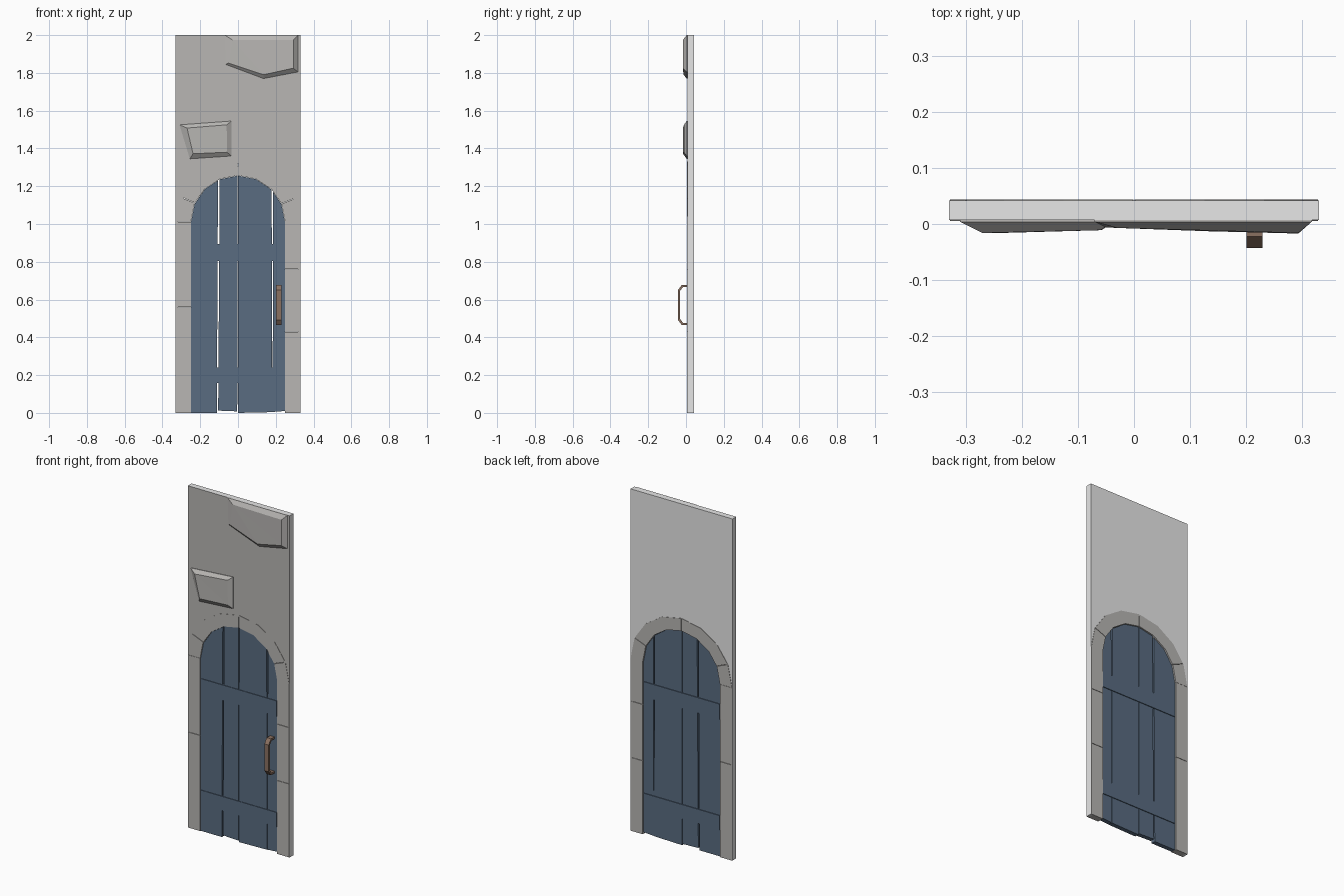
import bpy, bmesh, math

if "Cube" in bpy.data.objects:
    bpy.data.objects.remove(bpy.data.objects["Cube"])


def material(name, rgb):
    m = bpy.data.materials.new(name)
    m.diffuse_color = (*rgb, 1)
    m.use_nodes = True
    m.node_tree.nodes["Principled BSDF"].inputs["Base Color"].default_value = m.diffuse_color
    return m


STONE = material("warm_grey_stone", (0.48, 0.468, 0.452))
PLASTER = material("light_grey_wall", (0.8, 0.8, 0.8))
BLUE = material("blue_door_paint", (0.1, 0.15, 0.222))
BROWN = material("brown_handle", (0.26, 0.165, 0.12))

SPRING = 1.012  # height where the arch starts


def finish(bm, name, *mats):
    bmesh.ops.recalc_face_normals(bm, faces=bm.faces)
    me = bpy.data.meshes.new(name)
    bm.to_mesh(me)
    bm.free()
    for m in mats:
        me.materials.append(m)
    ob = bpy.data.objects.new(name, me)
    bpy.context.collection.objects.link(ob)
    return ob


def prism(name, pts, lo, hi, *mats, axis="y"):
    """Extrude a 2D outline: (x, z) along y, or (y, z) along x."""
    place = (lambda p, d: (p[0], d, p[1])) if axis == "y" else (lambda p, d: (d, p[0], p[1]))
    bm = bmesh.new()
    a = [bm.verts.new(place(p, lo)) for p in pts]
    b = [bm.verts.new(place(p, hi)) for p in pts]
    bm.faces.new(a)
    bm.faces.new(b[::-1])
    n = len(pts)
    for i in range(n):
        bm.faces.new((a[i], b[i], b[(i + 1) % n], a[(i + 1) % n]))
    return finish(bm, name, *mats)


def path(t, rx, rz):
    """Point on the doorway outline: jamb (t<0), arch (0..180 degrees), other jamb (t>180)."""
    if t < 0:
        return (-rx, SPRING + t)
    if t > 180:
        return (rx, SPRING - (t - 180))
    a = math.radians(180 - t)
    return (rx * math.cos(a), SPRING + rz * math.sin(a))


STEPS = [i * 22.5 for i in range(9)]

# wall slab with arched opening: stone colour on the front only
outline = [(-0.33, 0), (-0.317, 0)] + [path(t, 0.317, 0.308) for t in STEPS]
outline += [(0.317, 0), (0.33, 0), (0.33, 2), (-0.33, 2)]
wall = prism("wall", outline, 0.007, 0.0415, PLASTER, STONE)
for f in wall.data.polygons:
    if f.normal.y < -0.5:
        f.material_index = 1

# frame stones around the doorway, split by thin joints
joints = [-SPRING, 0.56 - SPRING, 0, 24, 90, 157, 180 + SPRING - 0.76, 180 + SPRING - 0.43, 180 + SPRING]
for i, (t0, t1) in enumerate(zip(joints, joints[1:])):
    gap = lambda t: 0.25 if 0 < t < 180 else 0.001
    s = t0 + (gap(t0) if i else 0)
    e = t1 - (gap(t1) if i < len(joints) - 2 else 0)
    ts = [s] + [t for t in STEPS if s + 0.01 < t < e - 0.01] + [e]
    pts = [path(t, 0.25, 0.245) for t in ts] + [path(t, 0.328, 0.318) for t in reversed(ts)]
    prism(f"frame_stone_{i + 1}", pts, 0.0055, 0.0435, STONE)

# door planks, trimmed by the arch
ARCH = [path(t, 0.249, 0.244) for t in STEPS]


def arch_height(x):
    for (xa, za), (xb, zb) in zip(ARCH, ARCH[1:]):
        if xa <= x <= xb:
            return za + (zb - za) * (x - xa) / (xb - xa)
    return SPRING


# left bottom, left top, right bottom, right top, floor left, floor right
planks = [(-0.249, -0.249, -0.112, -0.106, 0.0, 0.0),
          (-0.105, -0.097, -0.004, -0.003, 0.012, 0.008),
          (0.0, 0.001, 0.182, 0.178, 0.0, 0.004),
          (0.183, 0.186, 0.249, 0.249, 0.005, 0.01)]
for i, (lb, lt, rb, rt, zl, zr) in enumerate(planks):
    top = [p for p in ARCH if lt + 0.002 < p[0] < rt - 0.002]
    pts = [(lb, zl), (lt, arch_height(lt))] + top + [(rt, arch_height(rt)), (rb, zr)]
    prism(f"door_plank_{i + 1}", pts, 0.0105, 0.036, BLUE)

# cross bars showing on both faces of the door
for name, lo, hi in (("lower", 0.157, 0.24), ("upper", 0.803, 0.893)):
    pts = [(-0.246, lo), (-0.246, hi), (0.246, hi), (0.246, lo)]
    prism(f"{name}_cross_bar", pts, 0.007, 0.0405, BLUE)

# pull handle
outer = [(0.011, 0.678), (-0.022, 0.678), (-0.043, 0.65), (-0.043, 0.493), (-0.022, 0.465), (0.011, 0.465)]
inner = [(0.011, 0.477), (-0.016, 0.477), (-0.032, 0.498), (-0.032, 0.645), (-0.016, 0.666), (0.011, 0.666)]
prism("door_handle", outer + inner, 0.201, 0.229, BROWN, axis="x")


def raised_stone(name, outer, inner):
    """Bevelled block on the wall: outer ring (x, z), inner ring (x, y, z)."""
    bm = bmesh.new()
    back = [bm.verts.new((x, 0.015, z)) for x, z in outer]
    rim = [bm.verts.new((x, 0.004, z)) for x, z in outer]
    face = [bm.verts.new(p) for p in inner]
    n = len(outer)
    bm.faces.new(back[::-1])
    for i in range(n):
        j = (i + 1) % n
        bm.faces.new((back[i], back[j], rim[j], rim[i]))
        bm.faces.new((rim[i], rim[j], face[j], face[i]))
    for i in range(1, n - 1):
        bm.faces.new((face[0], face[i], face[i + 1]))
    return finish(bm, name, STONE)


# stones standing out of the wall
raised_stone("upper_wall_stone",
             [(-0.07, 2.0), (-0.065, 1.845), (0.135, 1.77), (0.317, 1.805), (0.317, 2.0)],
             [(-0.03, -0.007, 1.975), (-0.05, -0.006, 1.852), (0.135, -0.013, 1.79),
              (0.293, -0.017, 1.825), (0.293, -0.016, 1.975)])
raised_stone("lower_wall_stone",
             [(-0.31, 1.525), (-0.255, 1.345), (-0.035, 1.36), (-0.035, 1.545)],
             [(-0.27, -0.016, 1.508), (-0.238, -0.016, 1.372), (-0.058, -0.011, 1.38),
              (-0.06, -0.011, 1.525)])
